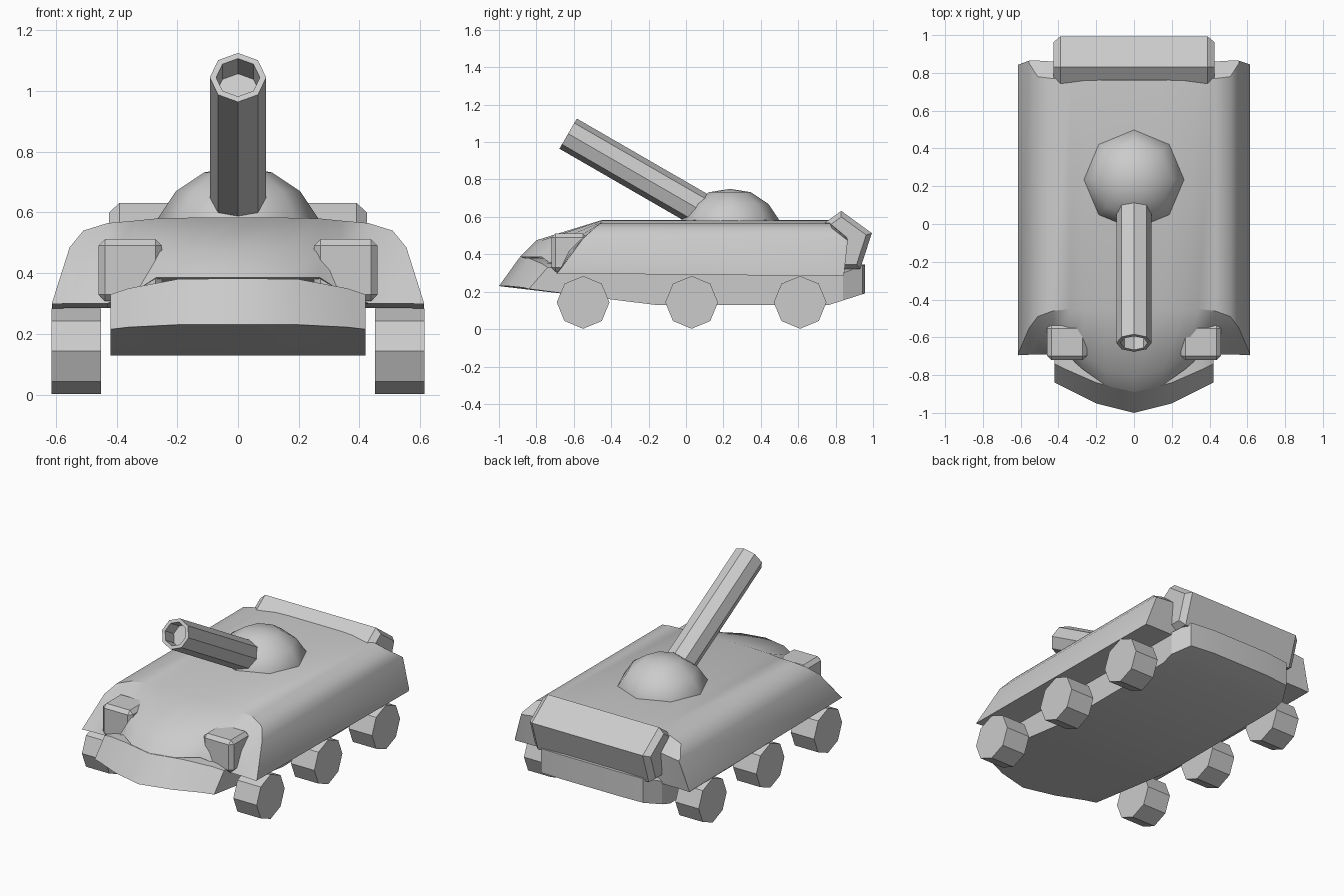
import bpy, bmesh, math
from mathutils import Matrix, Vector

if "Cube" in bpy.data.objects:
    bpy.data.objects.remove(bpy.data.objects["Cube"])


def finish(name, bm, angle=None):
    bmesh.ops.remove_doubles(bm, verts=bm.verts, dist=0.0005)
    bmesh.ops.recalc_face_normals(bm, faces=bm.faces)
    me = bpy.data.meshes.new(name)
    bm.to_mesh(me)
    bm.free()
    ob = bpy.data.objects.new(name, me)
    bpy.context.collection.objects.link(ob)
    if angle:
        bpy.ops.object.select_all(action='DESELECT')
        ob.select_set(True)
        bpy.context.view_layer.objects.active = ob
        bpy.ops.object.shade_smooth_by_angle(angle=math.radians(angle))
    return ob


def lathe(name, profile, sides, matrix, angle=None):
    """Spin (radius, height) points around local z."""
    bm = bmesh.new()
    rings = []
    for k in range(sides):
        a = 2 * math.pi * k / sides
        rings.append([bm.verts.new(matrix @ Vector((r * math.cos(a), r * math.sin(a), h)))
                      for r, h in profile])
    for k in range(sides):
        a, b = rings[k], rings[(k + 1) % sides]
        for i in range(len(profile) - 1):
            bm.faces.new((a[i], b[i], b[i + 1], a[i + 1]))
    return finish(name, bm, angle)


def ribs(name, half, angle):
    """Skin closed (y, z) outlines placed at x stations, mirrored across x = 0."""
    full = [(-x, pts) for x, pts in reversed(half[1:])] + half
    bm = bmesh.new()
    rows = [[bm.verts.new((x, y, z)) for y, z in pts] for x, pts in full]
    n = len(rows[0])
    for a, b in zip(rows, rows[1:]):
        for i in range(n):
            j = (i + 1) % n
            bm.faces.new((a[i], a[j], b[j], b[i]))
    bm.faces.new(rows[0])
    bm.faces.new(rows[-1])
    return finish(name, bm, angle)


# Upper shell: front lip, brow, roof front, roof rear, rear shoulder, rear bottom
shell = []
for x, y0, z0, y1, z1, y2, zt, y3, y4, z4 in [
        (0.00, -.89, .385, -.80, .475, -.45, .583, .76, .86, .50),
        (0.15, -.855, .385, -.77, .475, -.45, .583, .76, .86, .50),
        (0.27, -.77, .385, -.70, .47, -.45, .580, .765, .86, .50),
        (0.34, -.71, .34, -.66, .44, -.45, .573, .765, .86, .50),
        (0.43, -.69, .30, -.63, .42, -.46, .565, .77, .86, .49),
        (0.51, -.69, .30, -.61, .42, -.49, .540, .78, .865, .48),
        (0.555, -.692, .30, -.62, .39, -.55, .485, .85, .865, .475)]:
    shell.append((x, [(y0, z0), (y1, z1), (y2, zt), (y3, zt), (y4, z4), (.84, .285)]))
f, r = (-.695, .298), (.84, .283)
shell.append((0.613, [f, (-.69, .30), (-.685, .302), (.845, .295), (.843, .29), r]))
ribs("upper_shell", shell, 35)

# Lower hull: pointed bow, flat belly, ramped stern
hull = []
for x, top, zt, bow, zb, stern, zs in [
        (0.00, -.89, .383, -1.0, .23, .957, .345),
        (0.20, -.84, .38, -.95, .23, .957, .345),
        (0.36, -.77, .35, -.87, .222, .945, .34),
        (0.42, -.74, .33, -.84, .215, .84, .30)]:
    hull.append((x, [(top, zt), (bow, zb), (-.45, .165), (-.15, .128), (.76, .128),
                     (stern, .128 + (stern - .76) * .32), (stern, zs)]))
ribs("lower_hull", hull, 25)

# Turret dome
lathe("turret_dome", [(0, .56), (.265, .56), (.265, .58), (.205, .67), (.112, .732), (0, .75)],
      8, Matrix.Translation((0, .235, 0)), 50)

# Gun barrel with a hollow muzzle
lathe("gun_barrel", [(0, 0), (.093, 0), (.093, .85), (.072, .85), (.072, .75), (0, .75)],
      8, Matrix.Translation((0, .106, .62)) @ Matrix.Rotation(math.radians(60), 4, 'X'))

# Rear drum
lathe("rear_drum", [(0, -.425), (.14, -.425), (.172, -.39), (.172, .39), (.14, .425), (0, .425)],
      5, Matrix.Translation((0, .83, .46)) @ Matrix.Rotation(math.radians(-90), 4, 'Y'))

for side, label in ((-1, "left"), (1, "right")):
    # Wheels
    for i, y in enumerate((-.55, .03, .61)):
        lathe(f"wheel_{label}_{i + 1}", [(0, -.082), (.141, -.082), (.141, .082), (0, .082)],
              8, Matrix.Translation((side * .533, y, .143)) @ Matrix.Rotation(math.radians(-90), 4, 'Y'))
    # Headlight box
    bm = bmesh.new()
    bmesh.ops.create_cube(bm, size=1, matrix=Matrix.Translation((side * .355, -.625, .41))
                          @ Matrix.Diagonal((.21, .19, .205, 1)))
    bmesh.ops.bevel(bm, geom=bm.edges[:], offset=.022, segments=1, affect='EDGES')
    finish(f"headlight_{label}", bm)
